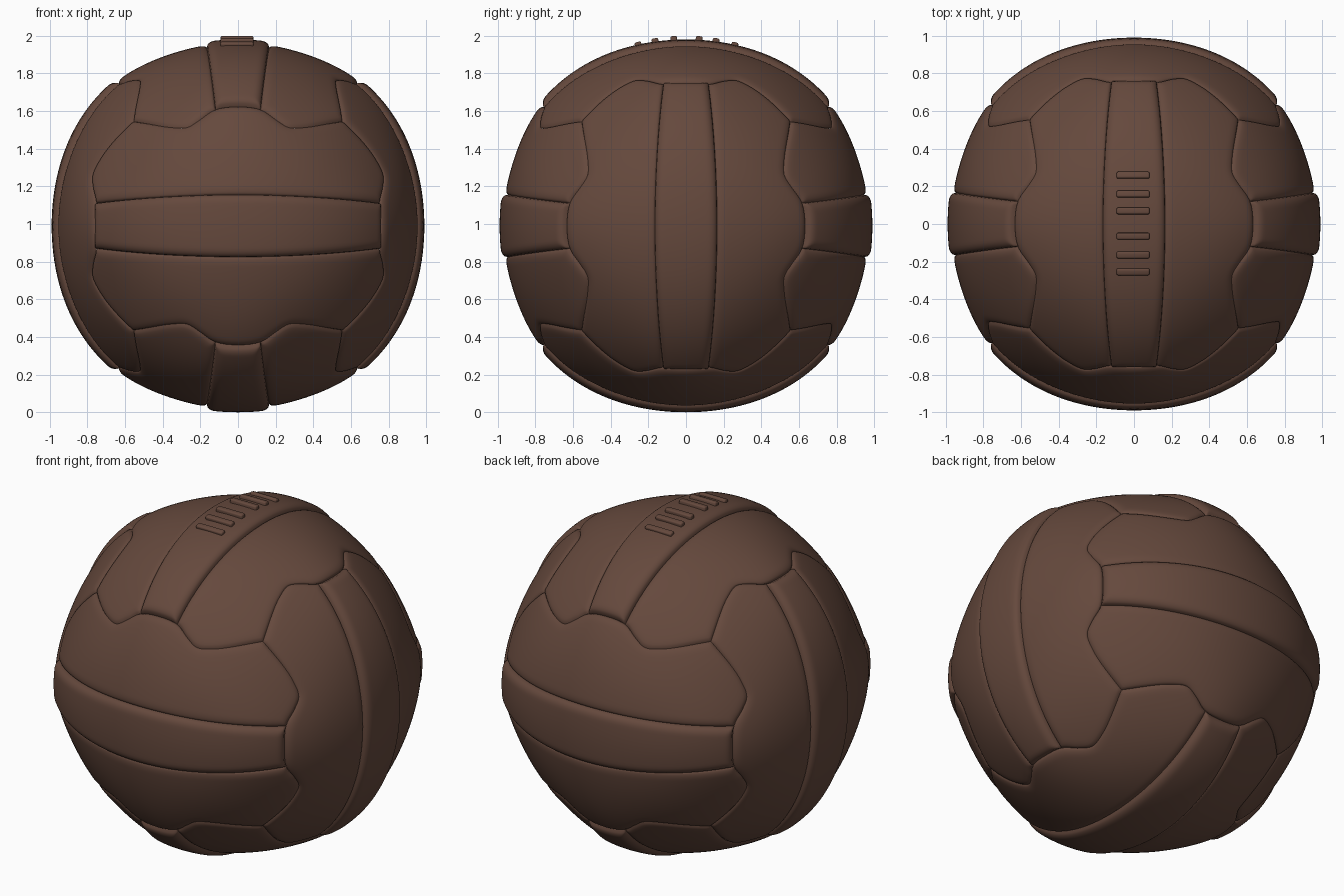
import bpy, bmesh, math
from mathutils import Vector, Matrix

if "Cube" in bpy.data.objects:
    bpy.data.objects.remove(bpy.data.objects["Cube"])

CZ = 0.99          # ball centre height
leather = bpy.data.materials.new("brown_leather")
leather.diffuse_color = (0.13, 0.066, 0.046, 1)
leather.use_nodes = True
leather.node_tree.nodes["Principled BSDF"].inputs["Base Color"].default_value = leather.diffuse_color

# Wavy seam between two faces: (along seam, first face's length, second face's width)
HALF = [(0, .75, .63), (.12, .75, .615), (.2, .765, .56), (.27, .775, .525),
        (.35, .745, .528), (.44, .69, .545), (.57, .57, .57)]
SEAM = [Vector((-s, l, m)) for s, l, m in HALF[:0:-1]] + [Vector(p) for p in HALF]
SEAM = [2 * SEAM[0] - SEAM[1]] + SEAM + [2 * SEAM[-1] - SEAM[-2]]


def seam(t):
    """Smooth seam point, t from -6 to 6, as a unit direction."""
    i = min(max(int(math.floor(t + 6)), 0), 11)
    f = t + 6 - i
    a, b, c, d = SEAM[i:i + 4]
    return (b + .5 * f * ((c - a) + f * ((2 * a - 5 * b + 4 * c - d)
            + f * (3 * (b - c) + d - a)))).normalized()


def end(t, sign):      # short end of the face (across, along, normal)
    s, l, m = seam(t)
    return Vector((s, sign * l, m))


def side(t):           # long side of the face
    s, l, m = seam(t)
    return Vector((m, s, l))


def strip(v, sign):    # seam beside the middle strip
    e = end(1, 1)
    l = math.sin(math.asin(e.y) * (2 * v - 1))
    a = .172 - (.172 - e.x) * (l / e.y) ** 2
    return Vector((sign * a, l, math.sqrt(1 - a * a - l * l)))


def cubeness(d):
    x, y, z = (c * c for c in d)
    return max(0, 4 * (x * y + y * z + z * x) - 36 * x * y * z)


def patch(left, right, bottom, top, nu, nv, crown):
    """Puffed panel filling four boundary curves on the sphere."""
    ease = lambda k, n: .35 * k / n + .65 * (.5 - .5 * math.cos(math.pi * k / n))
    us = [ease(i, nu) for i in range(nu + 1)]
    vs = [ease(j, nv) for j in range(nv + 1)]
    L, R = [left(v) for v in vs], [right(v) for v in vs]
    B, T = [bottom(u) for u in us], [top(u) for u in us]
    border = L + R + B + T
    segs = [(p, q) for c in (L, R, B, T) for p, q in zip(c, c[1:])]
    verts = []
    for j, v in enumerate(vs):
        for i, u in enumerate(us):
            p = (L[j] * (1 - u) + R[j] * u + B[i] * (1 - v) + T[i] * v
                 - (B[0] * (1 - u) + B[-1] * u) * (1 - v)
                 - (T[0] * (1 - u) + T[-1] * u) * v).normalized()
            dist = 0
            if 0 < i < nu and 0 < j < nv:
                dist = 9
                for a, b in segs:
                    ab = b - a
                    k = min(1, max(0, (p - a).dot(ab) / ab.length_squared))
                    dist = min(dist, (p - a - ab * k).length_squared)
                dist = math.sqrt(dist)
            f = cubeness(p)
            low = .958 + .022 * f
            t = min(1, dist / .05)
            verts.append(p * (low + (crown(f) - low) * math.sqrt(1 - (1 - t) ** 2)))
    w = nu + 1
    faces = [(j * w + i, j * w + i + 1, (j + 1) * w + i + 1, (j + 1) * w + i)
             for j in range(nv) for i in range(nu)]
    return verts, faces


middle = patch(lambda v: strip(v, -1), lambda v: strip(v, 1),
               lambda u: end(2 * u - 1, -1), lambda u: end(2 * u - 1, 1),
               22, 64, lambda f: .99 + .026 * f)
outer = patch(lambda v: strip(v, 1), lambda v: side(12 * v - 6),
              lambda u: end(1 + 5 * u, -1), lambda u: end(1 + 5 * u, 1),
              40, 64, lambda f: .974 + .03 * f ** 2)


def add_panel(name, shape, axes, across, normal):
    """Place a panel with its (across, along, normal) on the given world axes."""
    pts = []
    for p in shape[0]:
        q = Vector((0, 0, CZ))
        q[axes[0]] += p.x * across
        q[axes[1]] += p.y
        q[axes[2]] += p.z * normal
        pts.append(q)
    faces = shape[1] if across * normal > 0 else [f[::-1] for f in shape[1]]
    me = bpy.data.meshes.new(name)
    me.from_pydata(pts, [], faces)
    me.materials.append(leather)
    me.polygons.foreach_set("use_smooth", [True] * len(faces))
    bpy.context.collection.objects.link(bpy.data.objects.new(name, me))


# Six faces of three panels; the strip direction cycles round the axes
for names, axes in ((("top", "bottom"), (0, 1, 2)),
                    (("right", "left"), (1, 2, 0)),
                    (("back", "front"), (2, 0, 1))):
    for name, n in zip(names, (1, -1)):
        add_panel(name + "_middle_panel", middle, axes, 1, n)
        add_panel(name + "_outer_panel_a", outer, axes, 1, n)
        add_panel(name + "_outer_panel_b", outer, axes, -1, n)

# Laces across the top strip
for i, y in enumerate((-.255, -.165, -.065, .07, .16, .26)):
    bm = bmesh.new()
    bmesh.ops.create_cube(bm, size=1, matrix=Matrix.Diagonal((.175, .036, .04, 1)))
    bmesh.ops.bevel(bm, geom=bm.edges[:], offset=.009, segments=3, profile=.5,
                    affect='EDGES')
    me = bpy.data.meshes.new("lace")
    bm.to_mesh(me)
    bm.free()
    me.materials.append(leather)
    lace = bpy.data.objects.new("lace_%d" % (i + 1), me)
    ang = math.asin(y)
    lace.location = (-.005, .99 * math.sin(ang), CZ + .99 * math.cos(ang))
    lace.rotation_euler = (-ang, 0, 0)
    bpy.context.collection.objects.link(lace)
    me.polygons.foreach_set("use_smooth", [True] * len(me.polygons))
